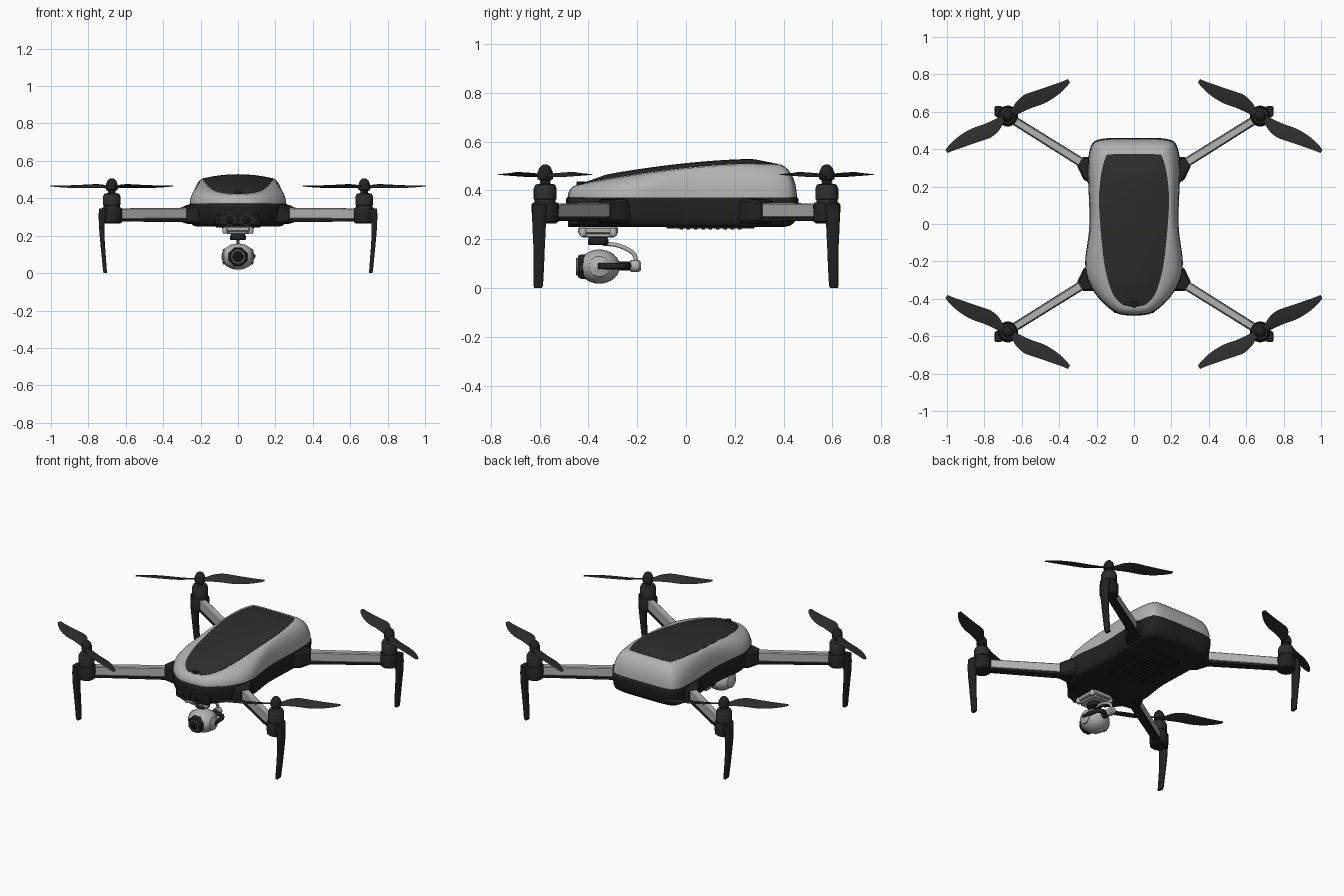
import bpy, bmesh, math
from mathutils import Vector

cube = bpy.data.objects.get("Cube")
if cube:
    bpy.data.objects.remove(cube, do_unlink=True)


def material(name, v):
    m = bpy.data.materials.new(name)
    m.use_nodes = True
    m.diffuse_color = (v, v, v, 1)
    bsdf = m.node_tree.nodes["Principled BSDF"]
    bsdf.inputs["Base Color"].default_value = (v, v, v, 1)
    bsdf.inputs["Roughness"].default_value = 0.6
    return m


GRAY = material("light gray", 0.45)
DARK = material("charcoal", 0.027)
BLACK = material("black", 0.016)
GLASS = material("lens black", 0.006)
MID = material("mid gray", 0.12)


def finish(name, bm, mats, sx=1, sy=1, angle=35):
    """Turn a bmesh into an object, optionally mirrored into a quadrant."""
    bm = bm.copy()
    for v in bm.verts:
        v.co.x *= sx
        v.co.y *= sy
    bmesh.ops.recalc_face_normals(bm, faces=bm.faces)
    me = bpy.data.meshes.new(name)
    bm.to_mesh(me)
    bm.free()
    for m in mats:
        me.materials.append(m)
    me.shade_smooth()
    me.set_sharp_from_angle(angle=math.radians(angle))
    ob = bpy.data.objects.new(name, me)
    bpy.context.collection.objects.link(ob)
    return ob


def quad(name, bm, mat, angle=35):
    """Place a part in all four corners."""
    for sy, end in ((-1, "front"), (1, "back")):
        for sx, side in ((1, "left"), (-1, "right")):
            finish(f"{end}_{side}_{name}", bm, [mat], sx, sy, angle)


def loft(rings, caps=True, bm=None):
    bm = bm or bmesh.new()
    vs = [[bm.verts.new(p) for p in r] for r in rings]
    n = len(rings[0])
    for a, b in zip(vs, vs[1:]):
        for i in range(n):
            j = (i + 1) % n
            bm.faces.new((a[i], a[j], b[j], b[i]))
    if caps:
        bm.faces.new(vs[0][::-1])
        bm.faces.new(vs[-1])
    return bm


def lathe(profile, at, axis="Z", n=24):
    """Revolve (radius, offset) pairs about an axis through a point."""
    q = Vector((0, 0, 1)).rotation_difference({"X": Vector((1, 0, 0)), "Y": Vector((0, 1, 0)),
                                               "Z": Vector((0, 0, 1))}[axis])
    turn = [2 * math.pi * i / n for i in range(n)]
    return loft([[Vector(at) + q @ Vector((r * math.cos(a), r * math.sin(a), h)) for a in turn]
                 for r, h in profile])


def rect(cx, cy, hx, hy, z, c=0.25):
    """Chamfered rectangle ring."""
    k = min(hx, hy) * c
    q = [(hx - k, hy), (k - hx, hy), (-hx, hy - k), (-hx, k - hy),
         (k - hx, -hy), (hx - k, -hy), (hx, k - hy), (hx, hy - k)]
    return [(cx + x, cy + y, z) for x, y in q]


def block(cx, cy, hx, hy, z0, z1, c=0.25):
    e = min(hx, hy, z1 - z0) * 0.2
    return loft([rect(cx, cy, hx - e, hy - e, z0, c), rect(cx, cy, hx, hy, z0 + e, c),
                 rect(cx, cy, hx, hy, z1 - e, c), rect(cx, cy, hx - e, hy - e, z1, c)])


def bar(stations):
    """Chamfered beam through (x, y, half width, z low, z high) stations."""
    d = (Vector(stations[-1][:2]) - Vector(stations[0][:2])).normalized()
    rings = []
    for x, y, w, lo, hi in stations:
        ring = rect(0, (lo + hi) / 2, w, (hi - lo) / 2, 0)
        rings.append([(x - d.y * u, y + d.x * u, z) for u, z, _ in ring])
    return loft(rings)


def tube(path, r, n=10):
    pts = [Vector(p) for p in path]
    rings = []
    for i, p in enumerate(pts):
        t = (pts[min(i + 1, len(pts) - 1)] - pts[max(i - 1, 0)]).normalized()
        q = t.to_track_quat("Z", "Y")
        rings.append([p + q @ Vector((r * math.cos(2 * math.pi * k / n), r * math.sin(2 * math.pi * k / n), 0))
                      for k in range(n)])
    return loft(rings)


def spline(pts, steps=4):
    """Smooth curve through points."""
    p = [Vector(q) for q in pts]
    p = [p[0] * 2 - p[1]] + p + [p[-1] * 2 - p[-2]]
    out = []
    for a, b, c, d in zip(p, p[1:], p[2:], p[3:]):
        for s in range(steps):
            t = s / steps
            out.append((b * 2 + (c - a) * t + (a * 2 - b * 5 + c * 4 - d) * t * t
                        + (b * 3 - a - c * 3 + d) * t ** 3) / 2)
    return out + [p[-2]]


# Half outlines, front centre to back centre, of the hull and the canopy
hull_half = spline([(0, -.485), (.09, -.472), (.175, -.405), (.238, -.31), (.258, -.2),
                    (.235, 0), (.243, .28), (.228, .41), (.17, .45), (0, .455)])
lid_half = spline([(0, -.442), (.06, -.432), (.112, -.375), (.147, -.27), (.168, -.14),
                   (.187, .1), (.178, .25), (.152, .355), (.125, .372), (0, .375)])


def edge_z(y):
    return 0.508 - 0.085 * max(0, (0.28 - y) / 0.72) ** 1.7


def closed(half, z):
    pts = [(p.x, p.y) for p in half] + [(-p.x, p.y) for p in half[-2:0:-1]]
    return [(x, y, z(y) if callable(z) else z) for x, y in pts]


# Upper shell: elliptical rounding from the hull edge up to the canopy edge
base, top = closed(hull_half, 0.37), closed(lid_half, edge_z)
rings = []
for k in range(9):
    a = math.pi / 2 * k / 8
    out, up = 1 - math.cos(a), math.sin(a)
    rings.append([(b[0] + (t[0] - b[0]) * out, b[1] + (t[1] - b[1]) * out,
                   b[2] + (t[2] - b[2]) * up) for b, t in zip(base, top)])
finish("upper_shell", loft(rings, caps=False), [GRAY], angle=50)

# Canopy: crowned strips across the opening
bm = bmesh.new()
rows = []
for p in lid_half:
    crown = 0.02 * min(1, max(0, (p.y + .442) / .12), max(0, (.375 - p.y) / .1))
    rows.append([bm.verts.new((p.x * u / 4, p.y, edge_z(p.y) + .001 + crown * (1 - (u / 4) ** 2)))
                 for u in range(-4, 5)])
for a, b in zip(rows, rows[1:]):
    for i in range(8):
        bm.faces.new((a[i], a[i + 1], b[i + 1], b[i]))
bmesh.ops.remove_doubles(bm, verts=bm.verts, dist=1e-5)
finish("canopy", bm, [DARK], angle=60)
finish("canopy_button", lathe([(.019, .41), (.019, .434), (.015, .437)], (0, -.43, 0)), [BLACK])

# Lower hull with rounded underside
levels = [(1, .372), (1.012, .366), (1.012, .35), (.995, .29), (.975, .268), (.94, .256), (.88, .25)]
finish("lower_hull", loft([[(x * s, y * s, z) for x, y, z in closed(hull_half, z)] for s, z in levels]),
       [BLACK], angle=50)

# Battery panel and vents underneath
finish("battery_panel", block(0, .1, .12, .18, .244, .256, .1), [BLACK])
for i in range(9):
    finish(f"vent_slat_{i + 1}", block(0, -.02 + i * .03, .085, .007, .239, .25), [DARK])

# Forward vision sensors
finish("sensor_housing", block(0, -.415, .12, .06, .25, .32), [BLACK])
for s, side in ((1, "left"), (-1, "right")):
    finish(f"sensor_ring_{side}", lathe([(.032, .03), (.032, -.008), (.022, -.008), (.02, .002)],
                                        (s * .045, -.475, .283), "Y"), [DARK])
    finish(f"sensor_glass_{side}", lathe([(.021, .01), (.02, -.002), (.01, -.007)],
                                         (s * .045, -.475, .283), "Y"), [GLASS])

# Folding arms
quad("arm_hinge", bar([(.17, .26, .075, .262, .366), (.235, .30, .07, .262, .366),
                       (.262, .317, .048, .266, .362), (.288, .333, .03, .272, .352)]), BLACK)
quad("arm", bar([(.24, .303, .023, .288, .35), (.64, .553, .02, .288, .346)]), GRAY)
quad("arm_underside", bar([(.24, .303, .025, .272, .29), (.64, .553, .023, .276, .29)]), BLACK)

# Motors, hubs and legs
MX, MY = .675, .577
at = (MX, MY, 0)
quad("motor_mount", lathe([(.045, .265), (.054, .272), (.056, .34), (.05, .35)], at), BLACK)
quad("motor", lathe([(.043, .345), (.043, .362), (.047, .364), (.047, .408), (.04, .424), (.02, .428)], at), DARK)
quad("propeller_hub", lathe([(.018, .42), (.022, .442), (.031, .446), (.031, .474),
                             (.024, .492), (.012, .504), (.003, .507)], at), BLACK)
quad("leg", loft([rect(x, y, hx, hy, z, .4) for x, y, hx, hy, z in
                  [(.709, .607, .009, .016, 0), (.711, .605, .01, .019, .01), (.717, .603, .011, .021, .08),
                   (.724, .602, .012, .023, .16), (.729, .602, .014, .027, .24),
                   (.727, .602, .018, .029, .3), (.722, .6, .022, .029, .345)]]), BLACK, 50)

# Two-bladed propellers: (span, leading edge, trailing edge)
outline = spline([(.03, .014, -.014), (.1, .02, -.018), (.2, .042, -.02), (.35, .054, -.026),
                  (.52, .043, -.038), (.72, .028, -.038), (.9, .015, -.025), (1, .01, -.01)], 3)
bm = bmesh.new()
for s in (1, -1):
    d = Vector((-.866, .5)) * s
    w = Vector((d.y, -d.x))
    rings = []
    for t, hi, lo in outline:
        ring = []
        for e, h in ((hi, 0), (hi * .4 + lo * .6, -1), (lo, 0), (hi * .6 + lo * .4, 1)):
            p = Vector((MX, MY)) + d * t * .378 + w * e
            ring.append((p.x, p.y, .46 + .006 * t + e * .28 * (1.1 - t * .6) + h * (.007 - .005 * t)))
        rings.append(ring)
    loft(rings, bm=bm)
quad("propeller", bm, DARK, 50)

# Gimbal mount and dampers
finish("gimbal_plate", block(0, -.36, .075, .082, .222, .25), [GRAY])
finish("gimbal_base", block(0, -.36, .06, .068, .208, .224), [GRAY])
for sx in (-1, 1):
    for sy in (-1, 1):
        finish("damper", lathe([(.011, .212), (.016, .22), (.016, .232), (.011, .246)],
                               (sx * .068, -.36 + sy * .062, 0), n=12), [GRAY])
finish("yaw_motor", lathe([(.036, .176), (.042, .18), (.042, .198), (.036, .21)], (0, -.36, 0)), [BLACK])

# Gimbal arm and roll motor
finish("yaw_arm", tube(spline([(0, -.34, .182), (0, -.28, .175), (0, -.225, .15), (0, -.207, .125),
                               (0, -.205, .09)]), .009), [GRAY], angle=60)
finish("roll_motor", lathe([(.016, -.024), (.024, -.018), (.024, .014), (.017, .022)], (0, -.207, .09), "Y"), [GRAY])
finish("roll_joint", lathe([(.019, -.04), (.019, .02)], (0, -.235, .09), "Y"), [BLACK])
finish("pitch_arm", tube(spline([(0, -.235, .09), (.045, -.243, .09), (.074, -.27, .09), (.08, -.36, .09)]),
                         .014), [BLACK], angle=60)

# Camera ball, side caps and lens
ball = [(max(.002, math.cos(a) * .07), math.sin(a) * .088)
        for a in (math.pi * (i / 16 - .5) for i in range(17))]
bm = lathe(ball, (0, -.355, .088), "X", 32)
for v in bm.verts:
    v.co.y = -.355 + (v.co.y + .355) * 1.2
finish("camera_ball", bm, [GRAY], angle=60)
for s, side in ((1, "left"), (-1, "right")):
    finish(f"camera_cap_{side}", lathe([(.044, s * .05), (.042, s * .078), (.036, s * .082)],
                                       (0, -.355, .088), "X"), [GRAY])
front = loft([[(x, y, .088 + z) for x, z, _ in rect(0, 0, h, h, 0, .6)]
              for h, y in ((.05, -.38), (.05, -.43), (.044, -.443))])
finish("camera_front", front, [BLACK])
finish("lens_ring", lathe([(.036, .02), (.036, -.008), (.029, -.008), (.028, 0)], (0, -.443, .088), "Y"), [MID])
finish("lens_glass", lathe([(.03, .01), (.028, -.003), (.015, -.007)], (0, -.443, .088), "Y"), [GLASS])
